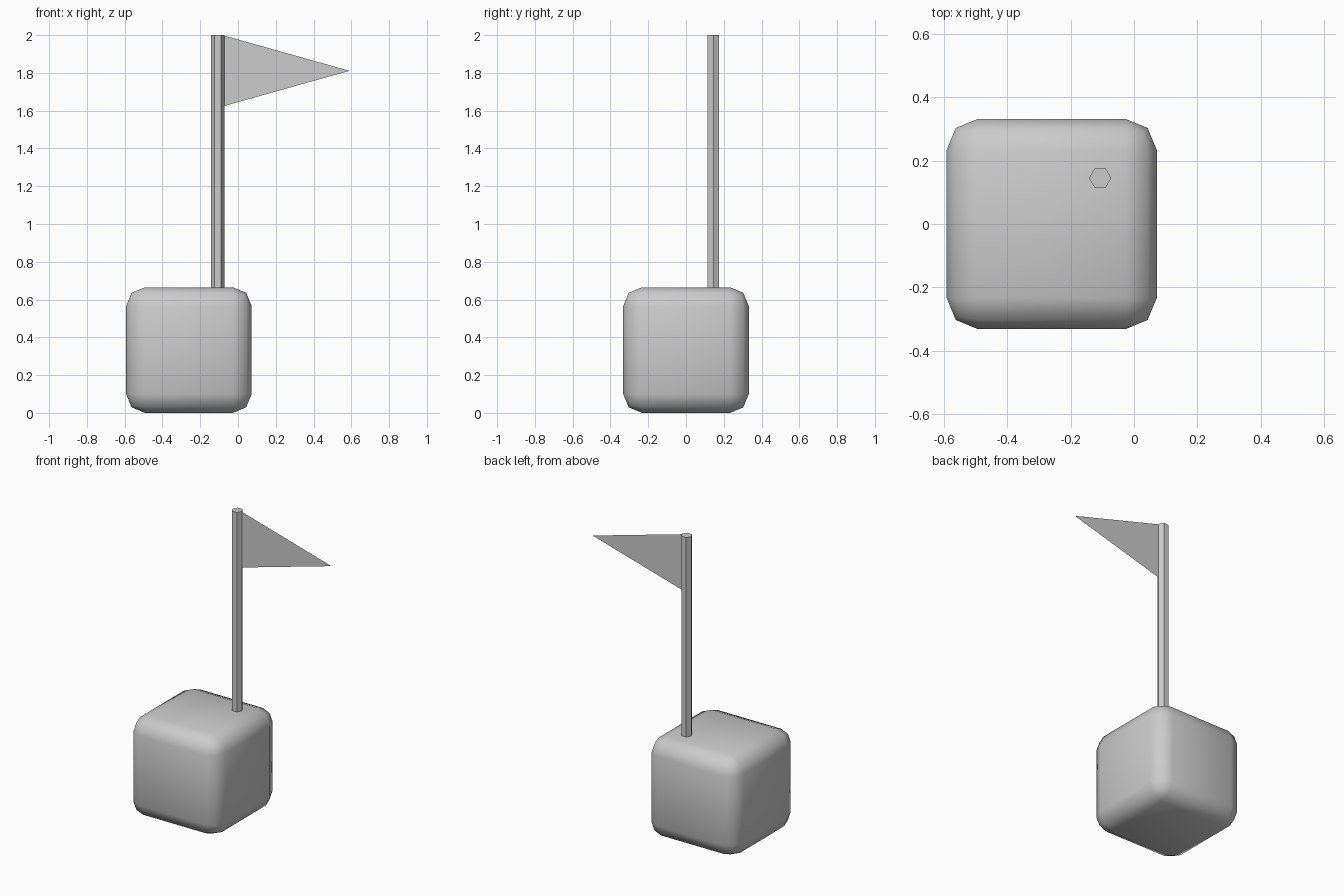
import bpy
import math

if "Cube" in bpy.data.objects:
    bpy.data.objects.remove(bpy.data.objects["Cube"])

# Rounded base block: two-segment bevel, smooth shaded
SIZE = 0.665
bpy.ops.mesh.primitive_cube_add(size=SIZE, location=(-0.26, 0, SIZE / 2))
block = bpy.context.object
block.name = "base_block"
bevel = block.modifiers.new("rounded_edges", 'BEVEL')
bevel.width = 0.1
bevel.segments = 2
bpy.ops.object.modifier_apply(modifier=bevel.name)
bpy.ops.object.shade_smooth()

# Hexagonal pole standing on the block, corners pointing along x
POLE_X, POLE_Y, RADIUS, TOP = -0.107, 0.145, 0.035, 2.0
bpy.ops.mesh.primitive_cylinder_add(
    vertices=6, radius=RADIUS, depth=TOP - SIZE,
    location=(POLE_X, POLE_Y, (TOP + SIZE) / 2), rotation=(0, 0, math.radians(30)))
bpy.context.object.name = "flag_pole"

# Flat triangular pennant (single sheet)
edge = POLE_X + RADIUS
mesh = bpy.data.meshes.new("pennant")
mesh.from_pydata([(edge, POLE_Y, 1.625), (0.59, POLE_Y, 1.811), (edge, POLE_Y, 1.997)],
                 [], [(0, 1, 2)])
bpy.context.collection.objects.link(bpy.data.objects.new("pennant", mesh))
